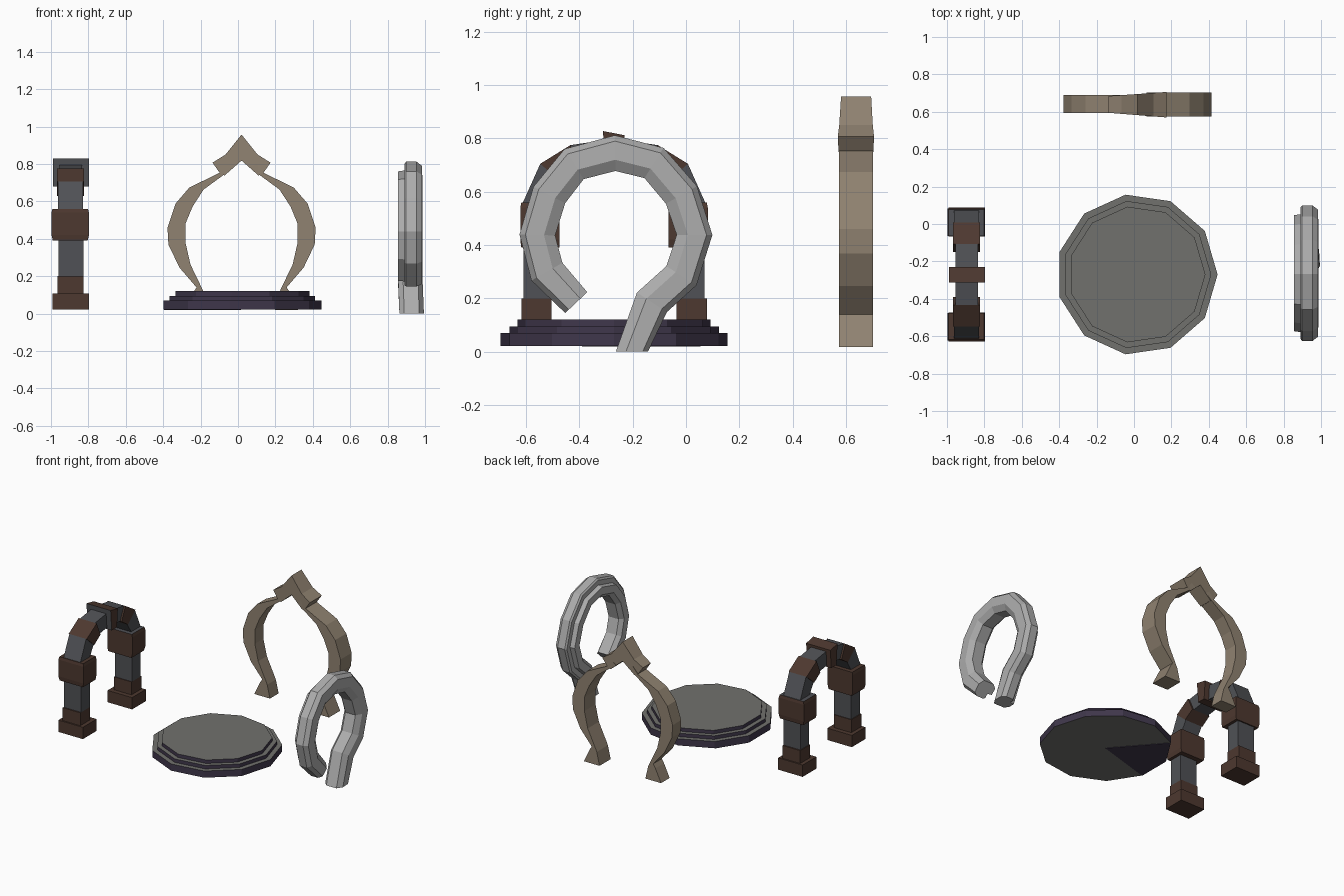
import bpy, bmesh, math
from mathutils import Vector

if "Cube" in bpy.data.objects:
    bpy.data.objects.remove(bpy.data.objects["Cube"])


def mat(name, r, g, b):
    m = bpy.data.materials.new(name)
    m.diffuse_color = (r, g, b, 1)
    m.use_nodes = True
    m.node_tree.nodes["Principled BSDF"].inputs["Base Color"].default_value = m.diffuse_color
    return m


SLATE = mat("slate grey", .08, .083, .092)
BROWN = mat("dark brown", .075, .04, .029)
TAN = mat("tan stone", .28, .225, .165)
PALE = mat("pale grey", .42, .42, .42)
PURPLE = mat("dark purple", .05, .038, .07)
STONE = mat("platform grey", .165, .165, .155)


def loft(name, rings, mats, rule=None):
    """Skin a list of equal-length rings, cap both ends, colour faces by rule."""
    bm = bmesh.new()
    vs = [[bm.verts.new(p) for p in ring] for ring in rings]
    n = len(vs[0])
    for a, b in zip(vs, vs[1:]):
        for i in range(n):
            j = (i + 1) % n
            bm.faces.new((a[i], a[j], b[j], b[i]))
    bm.faces.new(vs[0])
    bm.faces.new(vs[-1])
    bmesh.ops.recalc_face_normals(bm, faces=bm.faces)
    bm.normal_update()
    if rule:
        for f in bm.faces:
            f.material_index = rule(f)
    me = bpy.data.meshes.new(name)
    bm.to_mesh(me)
    bm.free()
    for m in mats:
        me.materials.append(m)
    ob = bpy.data.objects.new(name, me)
    bpy.context.collection.objects.link(ob)
    return ob


def slab_x(name, profile, x0, x1, mats, rule=None):
    """Extrude a (y, z) profile along x."""
    return loft(name, [[(x, y, z) for y, z in profile] for x in (x0, x1)], mats, rule)


def rect(y0, y1, z0, z1):
    return [(y0, z0), (y1, z0), (y1, z1), (y0, z1)]


# --- Stepped eleven-sided platform ---
PX, PY = .016, -.27
tiers = [(.431, .022), (.431, .07), (.397, .07), (.397, .095), (.366, .095), (.366, .12)]
step = math.tau / 11
rings = [[(PX + r * math.cos(i * step), PY + r * math.sin(i * step), z) for i in range(11)]
         for r, z in tiers]
loft("platform", rings, [PURPLE, STONE], lambda f: 1 if abs(f.normal.z) > .5 else 0)
# purple wedge under the platform
wedge = [(PX, PY)] + [(PX + .43 * math.cos(i * step), PY + .43 * math.sin(i * step)) for i in (4, 5, 6)]
loft("platform_underside_wedge", [[(x, y, z) for x, y in wedge] for z in (.019, .023)], [PURPLE])

# --- Block arch on the left, mirrored about y = -0.27 ---
for side, tag in ((1, "front"), (-1, "back")):
    def fy(p):
        return [(-.27 + side * (y + .27), z) for y, z in p]
    slab_x(tag + "_pier_base", fy(rect(-.628, -.472, .022, .107)), -.992, -.797, [BROWN])
    slab_x(tag + "_pier_plinth", fy(rect(-.618, -.505, .107, .2)), -.965, -.825, [BROWN])
    slab_x(tag + "_pier_shaft", fy(rect(-.609, -.51, .2, .39)), -.96, -.825, [SLATE])
    top = (lambda f: 1 if f.normal.z > .5 else 0) if tag == "back" else None
    cap = [(.39, .093, .0), (.42, .1, .004), (.54, .1, .004), (.56, .095, .0)]
    loft(tag + "_pier_block",
         [[(-.897 + sx * h, y, z) for sx, (y, _) in
           zip((-1, 1, 1, -1), fy([(-.618 - e, 0), (-.618 - e, 0), (-.475, 0), (-.475, 0)]))]
          for z, h, e in cap], [BROWN, SLATE], top)
    # wedge stones: outer and inner curve points
    out = [(-.612, .56), (-.547, .705), (-.434, .775), (-.30, .795)]
    inn = [(-.505, .56), (-.462, .63), (-.39, .678), (-.30, .69)]
    for i, (m, h) in enumerate(((SLATE, .067), (BROWN, .072), (SLATE, .06))):
        slab_x(f"{tag}_arch_stone_{i + 1}", fy([out[i], out[i + 1], inn[i + 1], inn[i]]),
               -.895 - h, -.895 + h, [m])
slab_x("keystone", [(-.30, .68), (-.24, .68), (-.23, .812), (-.312, .828)], -.99, -.797,
       [BROWN, SLATE], lambda f: 1 if f.normal.y < -.5 else 0)

# --- Pointed tan arch at the back, mirrored about x = 0.019 ---
MX = .019
limb = [((-.285, .018), (-.16, .018)), ((-.24, .112), (-.182, .112)),
        ((-.222, .14), (-.195, .14)), ((-.313, .246), (-.254, .262)),
        ((-.372, .369), (-.281, .38)), ((-.377, .46), (-.281, .48)),
        ((-.334, .588), (-.243, .572)), ((-.26, .674), (-.184, .663)),
        ((-.10, .752), (-.072, .745)), ((-.06, .80), (-.03, .78))]
for side, tag, y0, y1 in ((1, "left", .593, .691), (-1, "right", .575, .702)):
    loft(tag + "_pointed_limb",
         [[(MX + side * (x - MX), y, z) for x, y, z in
           ((a[0], y0, a[1]), (b[0], y0, b[1]), (b[0], y1, b[1]), (a[0], y1, a[1]))]
          for a, b in limb], [TAN])
half = [(-.067, .85), (-.136, .807), (-.099, .754), (-.072, .738)]
crown = [(MX, .957)] + half + [(MX, .818)] + [(2 * MX - x, z) for x, z in reversed(half)]
loft("pointed_crown",
     [[(x, y + t * (x - MX), z) for x, z in crown] for y, t in ((.582, -.08), (.695, .07))], [TAN])

# --- Open horseshoe on the right: ridged section swept along a path in yz ---
path = [(-.412, .184), (-.522, .30), (-.558, .438), (-.513, .588), (-.42, .704),
        (-.266, .745), (-.12, .708), (-.017, .588), (.032, .438), (-.017, .285),
        (-.128, .185), (-.203, 0)]
# (x, outward offset) section with a stepped outer ridge
section = [(-.066, .015), (-.032, .02), (-.032, .055), (-.022, .067), (.034, .067),
           (.062, .045), (.065, -.025), (.04, -.067), (-.04, -.067), (-.066, -.04)]
rings = []
for i, p in enumerate(path):
    p = Vector(p)
    prev, nxt = Vector(path[max(i - 1, 0)]), Vector(path[min(i + 1, len(path) - 1)])
    t = (nxt - prev).normalized()
    nrm = Vector((-t.y, t.x))
    wide, cx = 1, .921
    if i == len(path) - 1:          # flat foot on the ground
        nrm, cx = Vector((1, 0)), .929
        wide = .9
    elif i == 0:
        wide = .85
    rings.append([(cx + x, p.x + nrm.x * o * wide, p.y + nrm.y * o * wide) for x, o in section])
loft("horseshoe_arch", rings, [PALE])
